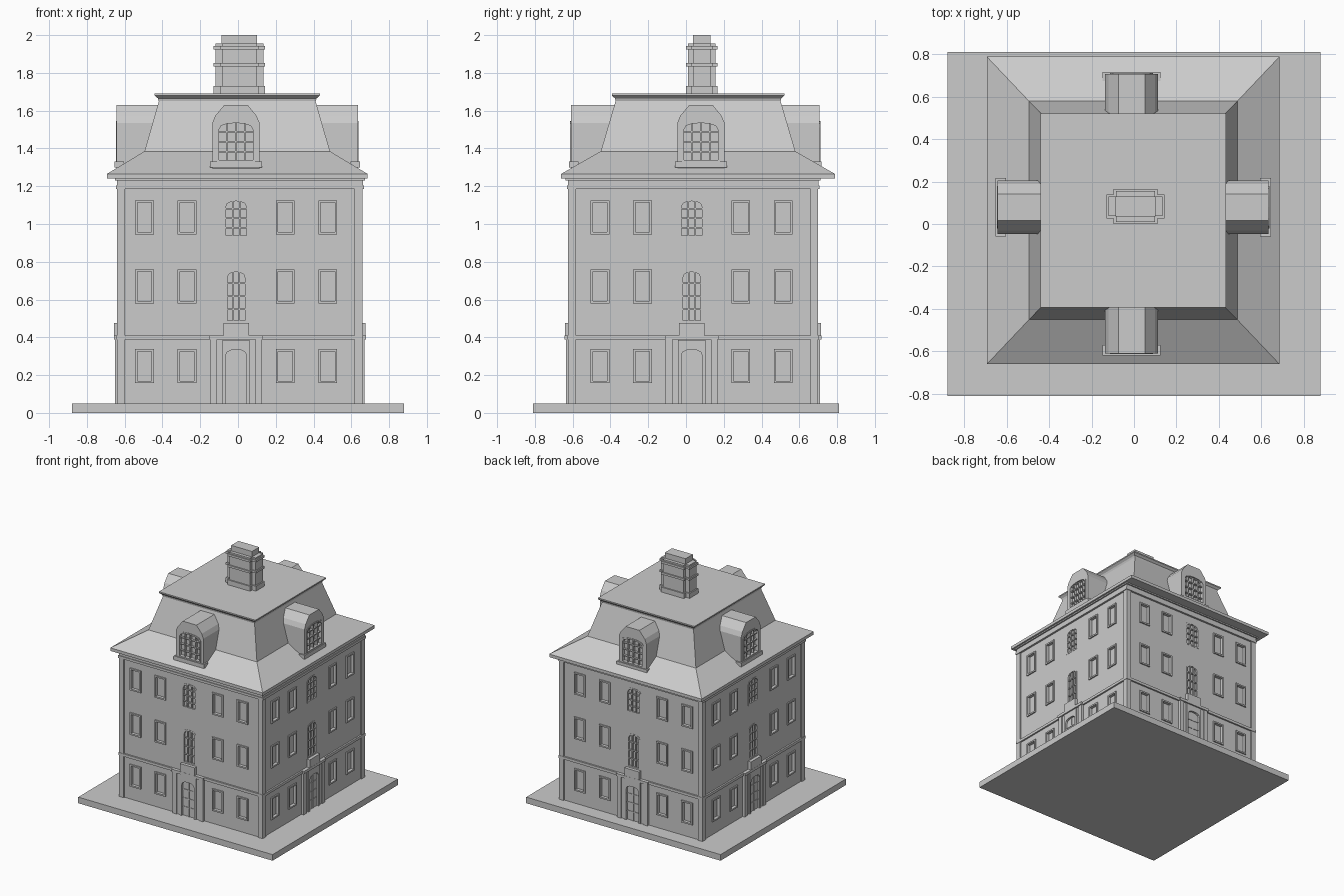
import bpy, bmesh, math
from mathutils import Matrix, Vector

if "Cube" in bpy.data.objects:
    bpy.data.objects.remove(bpy.data.objects["Cube"])

parts = {}


def bm_of(name):
    return parts.setdefault(name, bmesh.new())


def loop(bm, M, pts, v):
    return [bm.verts.new(M @ Vector((u, -v, z))) for u, z in pts]


def bridge(bm, a, b):
    n = len(a)
    for i in range(n):
        j = (i + 1) % n
        bm.faces.new((a[i], a[j], b[j], b[i]))


def prism(name, M, pts, v0, v1):
    """Extrude a (u, z) outline along the outward direction v."""
    bm = bm_of(name)
    a, b = loop(bm, M, pts, v0), loop(bm, M, pts, v1)
    bridge(bm, a, b)
    bm.faces.new(a)
    bm.faces.new(b)


def ring(name, M, outer, inner, v0, v1):
    bm = bm_of(name)
    l = [loop(bm, M, p, v) for p, v in ((outer, v0), (outer, v1), (inner, v1), (inner, v0))]
    for i in range(4):
        bridge(bm, l[i], l[(i + 1) % 4])


def rect(u0, u1, z0, z1):
    return [(u0, z0), (u1, z0), (u1, z1), (u0, z1)]


def arch(h, z0, z1, rise, n=6):
    """Outline with a segmental arched top, from lower right to lower left."""
    top = [(h * math.cos(math.pi * i / n), z1 - rise + rise * math.sin(math.pi * i / n) ** 0.8)
           for i in range(n + 1)]
    return [(h, z0)] + top + [(-h, z0)]


def box(name, x0, x1, y0, y1, z0, z1):
    prism(name, Matrix(), rect(x0, x1, z0, z1), -y0, -y1)


def grid_bars(name, M, h, z0, z1, cols, rows, v0, v1, t=0.004):
    for i in range(1, cols):
        u = -h + 2 * h * i / cols
        prism(name, M, rect(u - t, u + t, z0, z1 - 0.006), v0, v1)
    for i in range(1, rows):
        z = z0 + (z1 - z0) * i / rows
        prism(name, M, rect(-h, h, z - t, z + t), v0, v1 - 0.001)


def side(x, y, deg):
    return Matrix.Translation((x, y, 0)) @ Matrix.Rotation(math.radians(deg), 4, 'Z')


# plinth and wall block
X0, X1, Y0, Y1 = -0.63, 0.65, -0.615, 0.69
box("base_slab", -0.88, 0.88, -0.81, 0.81, 0, 0.05)
box("walls", X0, X1, Y0, Y1, 0.05, 1.245)


def wrap(name, out, z0, z1):
    box(name, X0 - out, X1 + out, Y0 - out, Y1 + out, z0, z1)


# cornice and string course
wrap("cornice", 0.016, 1.185, 1.205)
wrap("cornice", 0.011, 1.205, 1.23)
wrap("cornice", 0.022, 1.23, 1.25)
for z0, z1, o in ((0.388, 0.41, 0.013),):
    ring("string_course", Matrix.Rotation(math.radians(-90), 4, 'X'),
         rect(X0 - o, X1 + o, Y0 - o, Y1 + o), rect(X0 + .03, X1 - .03, Y0 + .03, Y1 - .03), z0, z1)

# corner pilasters
for x, sx in ((X0, 1), (X1, -1)):
    for y, sy in ((Y0, 1), (Y1, -1)):
        xs = sorted((x - sx * 0.01, x + sx * 0.032))
        ys = sorted((y - sy * 0.01, y + sy * 0.032))
        box("corner_pilasters", *xs, *ys, 0.05, 1.19)

# the four facades
walls = [side(-0.01, Y0, 0), side(X1, 0.03, 90), side(-0.01, Y1, 180), side(X0, 0.03, -90)]
for M in walls:
    # side windows: recess, frame, sill
    for u in (-0.485, -0.26, 0.26, 0.485):
        for z in (0.157, 0.58, 0.945):
            o = rect(u - 0.05, u + 0.05, z, z + 0.18)
            i = rect(u - 0.038, u + 0.038, z + 0.012, z + 0.168)
            ring("window_frames", M, o, i, -0.003, 0.01)
            prism("wall_cutter", M, i, -0.015, 0.05)
    # arched centre windows, almost flush
    for h, z0, z1, rows in ((0.055, 0.48, 0.755, 4), (0.063, 0.93, 1.13, 4)):
        prism("wall_cutter", M, arch(h, z0, z1, 0.03), -0.012, 0.05)
        ring("centre_windows", M, arch(h + 0.002, z0 - 0.002, z1 + 0.002, 0.03),
             arch(h - 0.009, z0 + 0.009, z1 - 0.009, 0.03), -0.014, 0.002)
        grid_bars("centre_windows", M, h - 0.006, z0, z1, 3, rows, -0.014, 0.001)
    # portal with arched doorway
    door = arch(0.055, 0.05, 0.335, 0.03)
    prism("portal", M, [(-0.137, 0.05), (-0.137, 0.4), (0.137, 0.4), (0.137, 0.05)] + door, -0.005, 0.012)
    prism("portal", M, [(-0.072, 0.05), (-0.072, 0.385), (0.072, 0.385), (0.072, 0.05)] + door, 0.005, 0.02)
    for s in (-1, 1):
        prism("portal_pilasters", M, rect(s * 0.12 - 0.018, s * 0.12 + 0.018, 0.05, 0.4), 0.0, 0.02)
    prism("portal_block", M, rect(-0.067, 0.067, 0.4, 0.475), -0.005, 0.026)
    prism("portal_cornice", M, rect(-0.142, 0.142, 0.388, 0.41), -0.005, 0.027)
    prism("door", M, arch(0.056, 0.05, 0.336, 0.03), -0.01, 0.004)
    grid_bars("door_bars", M, 0.055, 0.05, 0.335, 2, 4, 0.0, 0.009)

# mansard roof: stacked rectangular sections
M = Matrix.Translation((-0.004, 0.064, 0))
bm = bm_of("mansard_roof")
prev = None
for hx, hy, z in ((0.69, 0.725, 1.24), (0.69, 0.725, 1.265), (0.491, 0.515, 1.385), (0.415, 0.437, 1.65),
                  (0.42, 0.44, 1.665), (0.437, 0.457, 1.68), (0.437, 0.457, 1.69)):
    cur = [bm.verts.new(M @ Vector((sx * hx, sy * hy, z))) for sx, sy in ((-1, -1), (1, -1), (1, 1), (-1, 1))]
    if prev:
        bridge(bm, prev, cur)
    else:
        bm.faces.new(cur)
    prev = cur
bm.faces.new(prev)

# dormers
for M in (side(-0.011, -0.61, 0), side(0.635, 0.079, 90), side(-0.011, 0.707, 180), side(-0.643, 0.079, -90)):
    prism("dormers", M, [(-0.125, 1.26), (0.125, 1.26), (0.125, 1.535), (0.11, 1.572), (0.062, 1.63),
                         (-0.062, 1.63), (-0.11, 1.572), (-0.125, 1.535)], -0.3, 0)
    prism("dormer_sills", M, rect(-0.137, 0.137, 1.298, 1.33), -0.04, 0.01)
    prism("dormer_cutter", M, arch(0.1, 1.33, 1.545, 0.035), -0.025, 0.05)
    ring("dormer_windows", M, arch(0.101, 1.329, 1.546, 0.035),
         arch(0.09, 1.34, 1.535, 0.035), -0.026, 0.004)
    grid_bars("dormer_windows", M, 0.096, 1.33, 1.54, 4, 4, -0.026, -0.006)

# chimney with a cross-shaped plan
C = Matrix.Translation((0.007, 0.083, 0)) @ Matrix.Rotation(math.radians(-90), 4, 'X')


def cross(grow):
    a, b, c, d = 0.127 + grow, 0.046 + grow, 0.093 + grow, 0.073 + grow
    q = [(a, b), (c, b), (c, d)]
    return (q + [(-x, y) for x, y in reversed(q)] + [(-x, -y) for x, y in q]
            + [(x, -y) for x, y in reversed(q)])


prism("chimney_stack", C, cross(0), 1.68, 1.955)
for z0, z1 in ((1.69, 1.73), (1.835, 1.852), (1.925, 1.943)):
    prism("chimney_bands", C, cross(0.01), z0, z1)
prism("chimney_top", C, rect(-0.094, 0.094, -0.047, 0.047), 1.95, 2.0)

# make the objects
objs = {}
for name, bm in parts.items():
    bmesh.ops.recalc_face_normals(bm, faces=bm.faces)
    me = bpy.data.meshes.new(name)
    bm.to_mesh(me)
    bm.free()
    objs[name] = bpy.data.objects.new(name, me)
    bpy.context.collection.objects.link(objs[name])

# window recesses
for target, cutter in (("walls", "wall_cutter"), ("dormers", "dormer_cutter")):
    mod = objs[target].modifiers.new("recesses", 'BOOLEAN')
    mod.operation = 'DIFFERENCE'
    mod.solver = 'EXACT'
    mod.object = objs[cutter]
    objs[cutter].hide_render = True
    bpy.context.view_layer.objects.active = objs[target]
    bpy.ops.object.modifier_apply(modifier=mod.name)
    bpy.data.objects.remove(objs[cutter])
